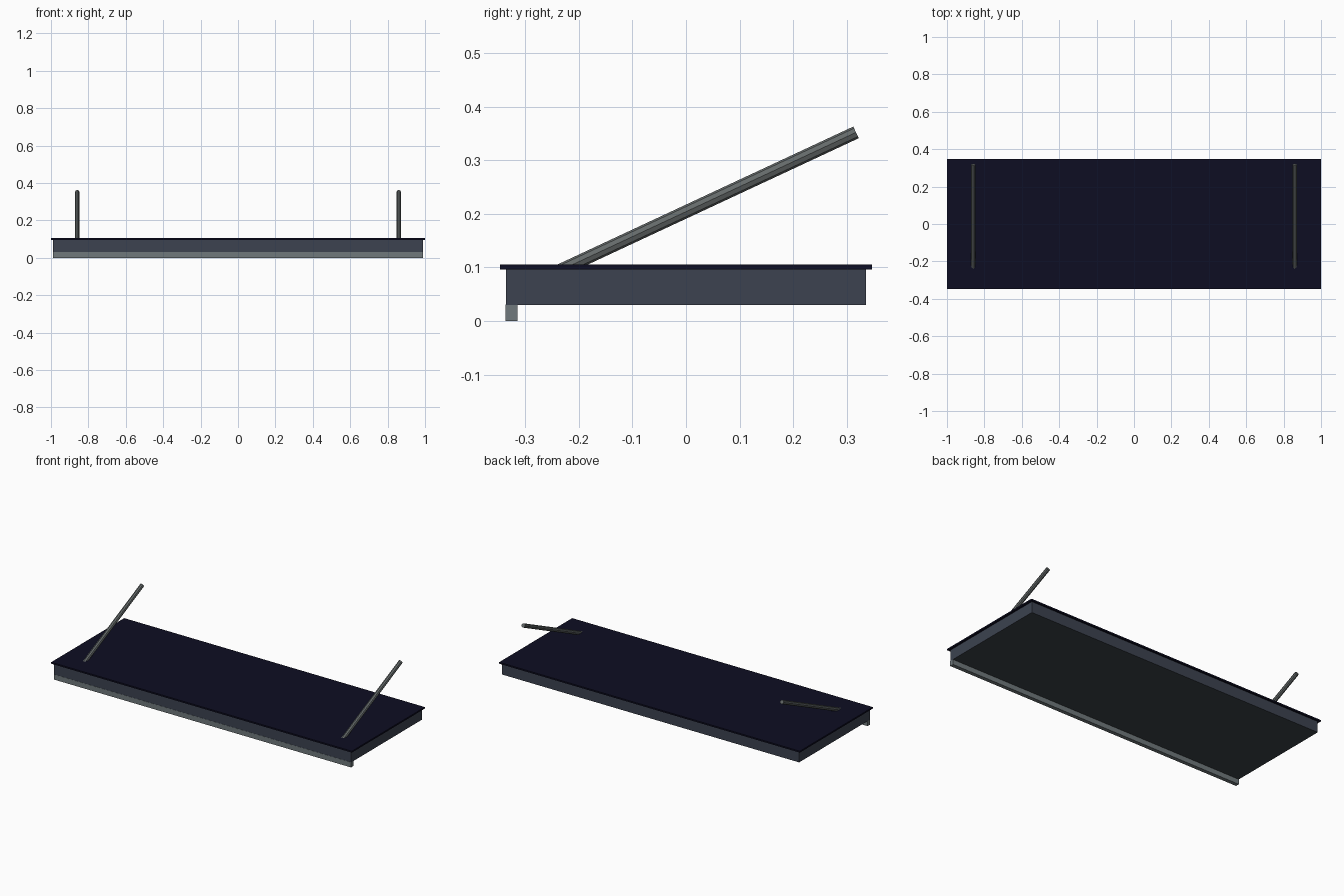
import bpy, math

if "Cube" in bpy.data.objects:
    bpy.data.objects.remove(bpy.data.objects["Cube"])


def material(name, rgb):
    m = bpy.data.materials.new(name)
    m.diffuse_color = (*rgb, 1)
    m.use_nodes = True
    m.node_tree.nodes["Principled BSDF"].inputs["Base Color"].default_value = m.diffuse_color
    return m


navy = material("panel navy", (0.004, 0.004, 0.016))
slate = material("housing slate", (0.045, 0.055, 0.08))
dark = material("underside grey", (0.045, 0.055, 0.065))
steel = material("rail grey", (0.16, 0.19, 0.2))
tube = material("strut grey", (0.13, 0.145, 0.145))


def box(name, lo, hi, mat):
    bpy.ops.mesh.primitive_cube_add(size=1, location=[(a + b) / 2 for a, b in zip(lo, hi)])
    o = bpy.context.object
    o.name = name
    o.scale = [b - a for a, b in zip(lo, hi)]
    bpy.ops.object.transform_apply(location=False, rotation=False)
    o.data.materials.append(mat)
    return o


# Flat panel, housing with a grey underside, and front lower rail
box("top_panel", (-1, -0.347, 0.096), (1, 0.347, 0.105), navy)
housing = box("housing", (-0.988, -0.336, 0.03), (0.988, 0.336, 0.0965), slate)
housing.data.materials.append(dark)
for p in housing.data.polygons:
    p.material_index = 1 if p.normal.z < -0.5 else 0
box("front_rail", (-0.988, -0.337, 0), (0.988, -0.314, 0.031), steel)

# Pair of slanted struts passing through the panel
for side, x in (("left", -0.86), ("right", 0.86)):
    bpy.ops.mesh.primitive_cylinder_add(
        vertices=8, radius=0.012, depth=0.7, location=(x, 0, 0.204),
        rotation=(math.radians(-65), 0, 0))
    o = bpy.context.object
    o.name = side + "_strut"
    o.data.materials.append(tube)
